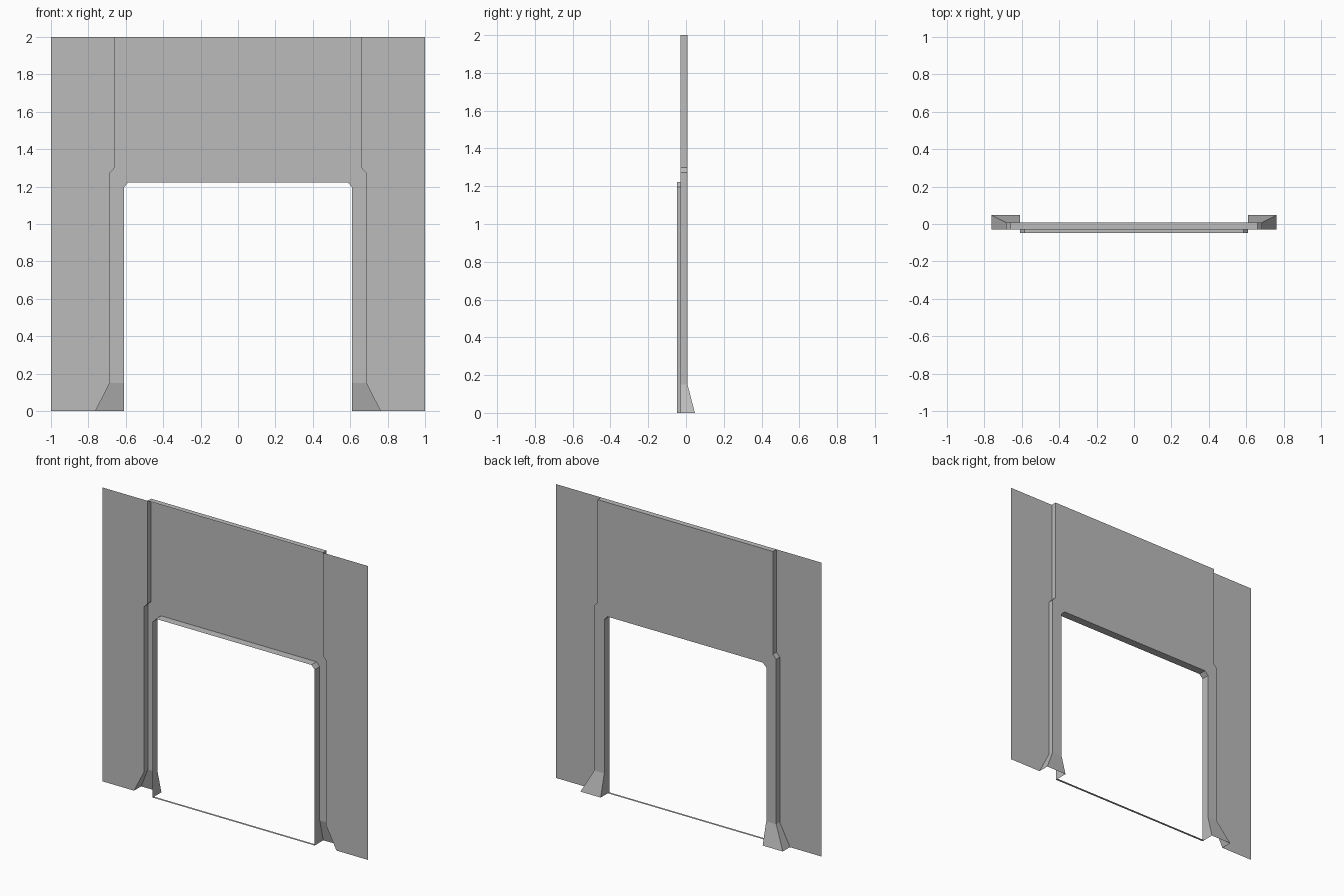
import bpy

if "Cube" in bpy.data.objects:
    bpy.data.objects.remove(bpy.data.objects["Cube"], do_unlink=True)

# Plain grey for the whole wall
GREY = (0.5, 0.5, 0.5, 1)
grey = bpy.data.materials.new("plain_grey")
grey.use_nodes = True
grey.diffuse_color = GREY
grey.node_tree.nodes["Principled BSDF"].inputs["Base Color"].default_value = GREY

# Depth levels
TRIM, WALL, PANEL, FOOT = -0.047, -0.03, 0.008, 0.047
FOOT_TOP = 0.15

# Half outlines (x, z) of the recess and of the opening, point for point
outer = [(0.66, 2), (0.66, 1.3), (0.685, 1.273), (0.685, 1.2),
         (0.685, FOOT_TOP), (0.762, 0)]
inner = [(0, 2), (0, 1.223), (0.585, 1.223), (0.61, 1.197),
         (0.61, FOOT_TOP), (0.61, 0)]


def at(path, y):
    """Place an outline at a fixed depth."""
    return [(x, y, z) for x, z in path]


def at_back(path):
    """Place an outline on the panel, which kicks back at the feet."""
    return [(x, FOOT if z < FOOT_TOP else PANEL, z) for x, z in path]


def sheet(name, a, b):
    """Skin two matching paths with quads and mirror across x."""
    n = len(a)
    faces = [(i, i + 1, n + i + 1, n + i) for i in range(n - 1)]
    mesh = bpy.data.meshes.new(name)
    mesh.from_pydata(a + b, [], faces)
    mesh.materials.append(grey)
    obj = bpy.data.objects.new(name, mesh)
    bpy.context.collection.objects.link(obj)
    mirror = obj.modifiers.new("mirror", 'MIRROR')
    mirror.use_clip = True
    return obj


# Flat wall either side
sheet("side_walls", at([(1, z) for x, z in outer], WALL), at(outer, WALL))

# Recess returns joining the wall to the panel
sheet("recess_sides", at(outer, WALL), at_back(outer))

# Recessed panel with legs and flared feet
sheet("recessed_panel", at_back(outer), at_back(inner))

# Lining around the opening
opening = inner[1:]
sheet("opening_lining", at_back(opening), at(opening, TRIM))

# Cap along the top of the recess
top = [(0, 2), (0.66, 2)]
sheet("top_cap", at(top, WALL), at(top, PANEL))

# Thin threshold across the floor
sill = [(0, 0), (0.61, 0)]
sheet("threshold", at(sill, TRIM), at(sill, WALL))
